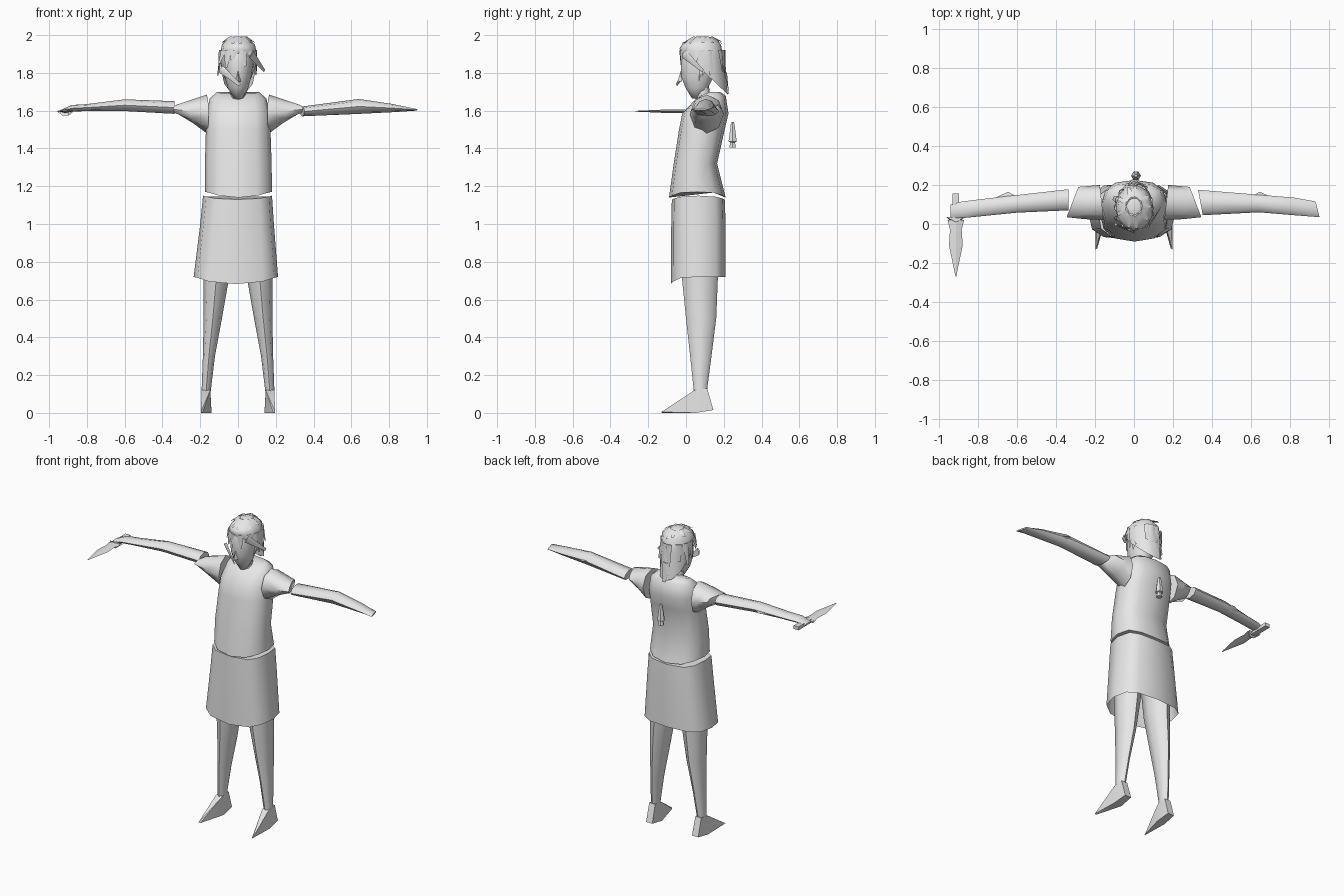
import bpy, bmesh, math, random
from mathutils import Vector

random.seed(4)
cube = bpy.data.objects.get("Cube")
if cube:
    bpy.data.objects.remove(cube, do_unlink=True)

mat = bpy.data.materials.new("plain_grey")
mat.use_nodes = True
grey = (0.8, 0.8, 0.8, 1)
mat.diffuse_color = grey
mat.node_tree.nodes["Principled BSDF"].inputs["Base Color"].default_value = grey


def finish(name, bm, angle=60):
    bmesh.ops.recalc_face_normals(bm, faces=bm.faces)
    me = bpy.data.meshes.new(name)
    bm.to_mesh(me)
    bm.free()
    me.materials.append(mat)
    ob = bpy.data.objects.new(name, me)
    bpy.context.collection.objects.link(ob)
    bpy.ops.object.select_all(action='DESELECT')
    ob.select_set(True)
    bpy.context.view_layer.objects.active = ob
    bpy.ops.object.shade_smooth_by_angle(angle=math.radians(angle))
    return ob


def loft(name, rings, cap_start=True, cap_end=True, angle=60):
    """Skin a list of point rings."""
    bm = bmesh.new()
    loops = [[bm.verts.new(p) for p in r] for r in rings]
    n = len(loops[0])
    for a, b in zip(loops, loops[1:]):
        for i in range(n):
            j = (i + 1) % n
            bm.faces.new((a[i], a[j], b[j], b[i]))
    if cap_start:
        bm.faces.new(loops[0])
    if cap_end:
        bm.faces.new(loops[-1])
    return finish(name, bm, angle)


def hull(name, pts, angle=30):
    bm = bmesh.new()
    for p in pts:
        bm.verts.new(p)
    out = bmesh.ops.convex_hull(bm, input=bm.verts)
    loose = [v for v in bm.verts if not v.link_faces]
    bmesh.ops.delete(bm, geom=loose, context='VERTS')
    return finish(name, bm, angle)


def spow(v, p):
    return math.copysign(abs(v) ** p, v)


def ring_z(z, x0, x1, y0, y1, n=12, p=1.0, dz=None):
    """Level ring; dz(cos, sin) bends the height, sin = -1 at the front."""
    pts = []
    for i in range(n):
        t = 2 * math.pi * i / n
        c, s = math.cos(t), math.sin(t)
        pts.append(((x0 + x1) / 2 + (x1 - x0) / 2 * spow(c, p),
                    (y0 + y1) / 2 + (y1 - y0) / 2 * spow(s, p),
                    z + (dz(c, s) if dz else 0)))
    return pts


def ring_x(x, y0, y1, z0, z1, n=6, shear=0.0):
    """Ring across an arm; shear moves the back edge along x."""
    pts = []
    for i in range(n):
        t = 2 * math.pi * i / n
        c, s = math.cos(t), math.sin(t)
        pts.append((x + shear * c, (y0 + y1) / 2 + (y1 - y0) / 2 * c,
                    (z0 + z1) / 2 + (z1 - z0) / 2 * s))
    return pts


# Torso with a dipping hem and a low neckline
loft("torso", [
    ring_z(1.17, -.175, .18, -.09, .21, p=.8, dz=lambda c, s: -.03 * abs(s) ** 3),
    ring_z(1.32, -.175, .178, -.065, .165, p=.8),
    ring_z(1.50, -.17, .172, -.037, .205, p=.8),
    ring_z(1.585, -.165, .168, -.02, .225, p=.8),
    ring_z(1.665, -.15, .15, .04, .21, p=.8, dz=lambda c, s: .015 * s),
    ring_z(1.70, -.11, .11, .08, .18, p=.8, dz=lambda c, s: .02 * s if s < 0 else 0)])

# Skirt, open below
loft("skirt", [
    ring_z(1.15, -.185, .18, -.075, .205, p=.65, dz=lambda c, s: -.02 * s * s),
    ring_z(1.0, -.2, .19, -.078, .21, p=.65),
    ring_z(.72, -.235, .212, -.08, .21, p=.65,
           dz=lambda c, s: -.038 * max(0, -s) ** 3)], cap_end=False)

# Legs and pointed feet
for side, s in (("right", -1), ("left", 1)):
    def leg_ring(z, x0, x1, y0, y1):
        return ring_z(z, s * x0, s * x1, y0, y1, n=8)
    loft(side + "_leg", [
        leg_ring(.9, .03, .18, -.03, .18), leg_ring(.7, .05, .182, -.02, .168),
        leg_ring(.5, .085, .182, 0, .16), leg_ring(.3, .122, .186, .022, .135),
        leg_ring(.11, .145, .193, .042, .11)])
    hull(side + "_foot", [
        (s * .197, -.13, .005), (s * .188, -.125, .0),
        (s * .145, .145, .015), (s * .19, .145, .015), (s * .14, .05, .0), (s * .197, .05, .0),
        (s * .147, .045, .12), (s * .192, .045, .12), (s * .147, .112, .13), (s * .19, .112, .13)])

# Sleeves flaring towards the torso, with a slanting cuff
for side, s in (("right", -1), ("left", 1)):
    loft(side + "_sleeve", [
        ring_x(s * .165, .02, .20, 1.48, 1.685, n=8, shear=s * .01),
        ring_x(s * .24, .025, .195, 1.535, 1.66, n=8, shear=-s * .015),
        ring_x(s * .315, .035, .19, 1.58, 1.635, n=8, shear=-s * .03)])

# Arms tapering to flat hands
loft("left_arm", [
    ring_x(.34, .045, .175, 1.57, 1.622, n=8, shear=-.012),
    ring_x(.64, .06, .15, 1.583, 1.662, n=8),
    ring_x(.82, .045, .135, 1.592, 1.635, n=8),
    ring_x(.94, .035, .115, 1.60, 1.61, n=8, shear=-.01)])
loft("right_arm", [
    ring_x(-.335, .07, .178, 1.583, 1.65, n=8),
    ring_x(-.60, .058, .148, 1.598, 1.66, n=8),
    ring_x(-.80, .038, .125, 1.598, 1.635, n=8),
    ring_x(-.88, .03, .115, 1.595, 1.63, n=8),
    ring_x(-.94, .03, .10, 1.592, 1.603, n=8)])
for side, s in (("right", -1), ("left", 1)):
    hull(side + "_elbow_fold", [(s * .58, .13, 1.63), (s * .72, .13, 1.62),
                                (s * .645, .165, 1.622), (s * .65, .12, 1.60)])

# Knife held forward in the right hand
hull("knife_handle", [(x, y, z) for x in (-.93, -.895) for y in (.02, .155) for z in (1.583, 1.606)])
hull("knife_guard", [(-.96, .035, 1.598), (-.868, .035, 1.598), (-.93, .005, 1.575),
                     (-.895, .005, 1.575), (-.91, .01, 1.61)])
loft("knife_blade", [
    [(-.912 + w, y, 1.597), (-.912, y, 1.597 + h), (-.912 - w, y, 1.597), (-.912, y, 1.597 - h)]
    for y, w, h in ((.02, .042, .01), (-.03, .03, .01), (-.11, .035, .009), (-.268, .002, .002))],
    angle=30)

# Small bell-shaped charm behind the back
loft("back_charm", [ring_z(z, .01 - r, .01 + r, .247 - r, .247 + r, n=6) for z, r in (
    (1.405, .02), (1.432, .014), (1.436, .025), (1.53, .011), (1.54, .007))], angle=35)

# Neck and head
loft("neck", [ring_z(1.60, -.05, .05, .06, .17, n=8), ring_z(1.67, -.04, .04, .05, .13, n=8),
              ring_z(1.74, -.04, .04, .04, .12, n=8)])
loft("head", [ring_z(z, -r, r, y0, y1, n=10) for z, r, y0, y1 in (
    (1.665, .022, .03, .09), (1.72, .055, -.005, .12), (1.78, .07, -.03, .15),
    (1.86, .08, -.033, .18), (1.94, .07, -.02, .17), (1.98, .04, .02, .13))])
hull("nose", [(-.015, -.02, 1.755), (.015, -.02, 1.755), (0, -.045, 1.752), (0, -.025, 1.82)])
for side, s in (("right", -1), ("left", 1)):
    hull(side + "_ear", [(s * .065, .06, 1.84), (s * .065, .07, 1.76),
                         (s * .09, .085, 1.835), (s * .08, .1, 1.80)])

# Hair cap falling to a point at the nape
loft("hair", [
    ring_z(1.80, -.085, .09, -.02, .222, dz=lambda c, s: -.115 * s if s > 0 else -.10 * s),
    ring_z(1.90, -.095, .1, -.035, .2, dz=lambda c, s: -.03 * s),
    ring_z(1.95, -.085, .09, -.02, .185),
    ring_z(1.98, -.055, .06, .025, .155),
    ring_z(1.993, -.02, .025, .06, .115)], cap_start=False)


def lock(name, base, tip, width):
    """Flat tapering strand of hair."""
    b, t = Vector(base), Vector(tip)
    out = Vector((b.x, b.y - .09, .02)).normalized()
    side = (t - b).cross(out).normalized() * width
    hull(name, [b + side, b - side, t + side * .35, t - side * .35, b + out * .012])


# Loose strands around the rim and crown, plus two long ones by the face
for i in range(14):
    a = 2 * math.pi * i / 14 + random.uniform(-.15, .15)
    c, s = math.cos(a), math.sin(a)
    drop = .08 if s < -.3 else .13
    lock("rim_lock_%d" % (i + 1), (.09 * c, .085 + .112 * s, 1.92),
         (.108 * c + random.uniform(-.01, .01), .09 + .122 * s, 1.92 - drop + random.uniform(-.02, .03)), .022)
for i in range(9):
    a = 2 * math.pi * i / 9 + random.uniform(-.2, .2)
    c, s = math.cos(a), math.sin(a)
    lock("crown_lock_%d" % (i + 1), (.035 * c, .09 + .04 * s, 1.988),
         (.09 * c, .085 + .11 * s, 1.965 + random.uniform(-.015, .01)), .02)
lock("left_face_lock", (.07, -.01, 1.90), (.14, .09, 1.81), .024)
lock("right_face_lock", (-.09, .0, 1.82), (.01, -.05, 1.735), .022)
lock("nape_lock", (0, .205, 1.80), (0, .228, 1.68), .03)
